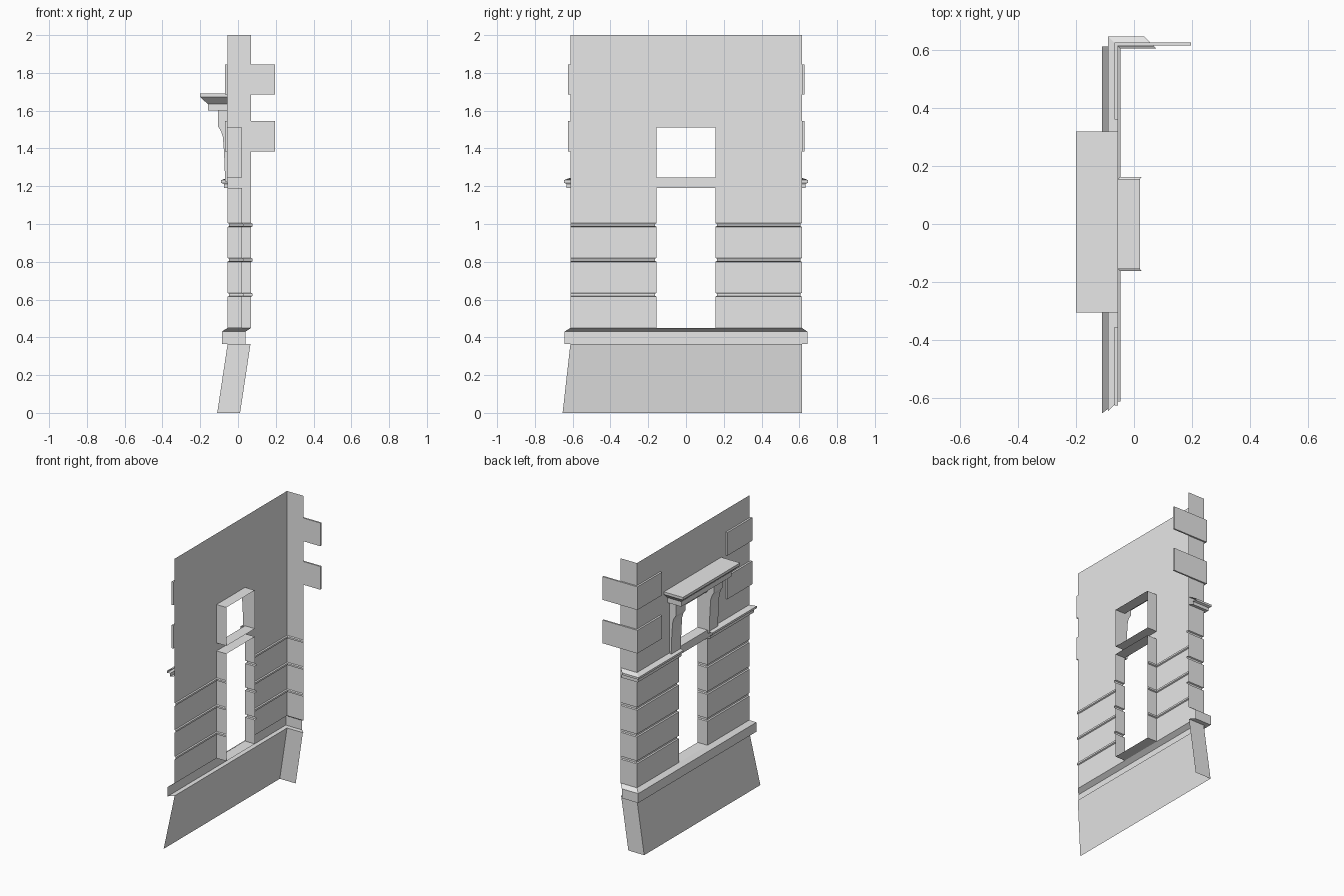
import bpy, bmesh

if "Cube" in bpy.data.objects:
    bpy.data.objects.remove(bpy.data.objects["Cube"], do_unlink=True)

stone = bpy.data.materials.new("pale_grey_stone")
stone.use_nodes = True
GREY = (0.8, 0.8, 0.8, 1)
stone.diffuse_color = GREY
stone.node_tree.nodes["Principled BSDF"].inputs["Base Color"].default_value = GREY

FACE, REVEAL, RETURN = -0.055, 0.02, 0.07   # wall plane, opening depth, return end
LEFT, RIGHT = 0.613, -0.612                 # ends of the wall
DOOR = 0.155                                # half width of the openings
SILL, HEAD, LOW, HIGH, TOP = 0.45, 1.19, 1.245, 1.51, 2.0


def finish(name, bm):
    mesh = bpy.data.meshes.new(name)
    bm.to_mesh(mesh)
    bm.free()
    mesh.materials.append(stone)
    obj = bpy.data.objects.new(name, mesh)
    bpy.context.collection.objects.link(obj)
    return obj


def loft(name, path, profile):
    """Sweep (offset, z) along plan points (x, y, offset_x, offset_y)."""
    bm = bmesh.new()
    rows = [[bm.verts.new((x + ox * d, y + oy * d, z)) for x, y, ox, oy in path]
            for d, z in profile]
    for a, b in zip(rows, rows[1:]):
        for i in range(len(path) - 1):
            bm.faces.new((a[i], b[i], b[i + 1], a[i + 1]))
    return finish(name, bm)


def slab(name, x0, x1, y0, y1, z, up=True):
    bm = bmesh.new()
    vs = [bm.verts.new((x, y, z)) for x, y in ((x0, y0), (x1, y0), (x1, y1), (x0, y1))]
    bm.faces.new(vs if up else vs[::-1])
    return finish(name, bm)


def prism(name, outline, y0, y1):
    """Extrude an (x, z) outline along y."""
    bm = bmesh.new()
    face = bm.faces.new([bm.verts.new((x, y0, z)) for x, z in outline])
    ext = bmesh.ops.extrude_face_region(bm, geom=[face])
    moved = [v for v in ext["geom"] if isinstance(v, bmesh.types.BMVert)]
    bmesh.ops.translate(bm, vec=(0, y1 - y0, 0), verts=moved)
    bmesh.ops.recalc_face_normals(bm, faces=bm.faces)
    return finish(name, bm)


def block(name, x0, x1, y0, y1, z0, z1):
    return prism(name, [(x0, z0), (x1, z0), (x1, z1), (x0, z1)], y0, y1)


# Plan paths
left_wall = [(FACE, DOOR, -1, -1), (FACE, LEFT, -1, 1), (RETURN, LEFT, -1, 1)]
right_wall = [(FACE, RIGHT, -1, 0), (FACE, -DOOR, -1, 1)]
left_jamb = [(REVEAL, DOOR, -1, -1)]
right_jamb = [(REVEAL, -DOOR, -1, 1)]
middle = [(FACE, -DOOR, 0, 0), (FACE, DOOR, 0, 0)]
whole = [(FACE, RIGHT, -1, -1), (FACE, LEFT, -1, 1), (RETURN, LEFT, -1, 1)]

# Rusticated lower courses with recessed joints
courses = [(0, SILL)]
for z in (0.625, 0.81, 0.995):
    courses += [(0, z - 0.01), (-0.008, z - 0.006), (-0.008, z + 0.006), (0, z + 0.01)]
courses.append((0, HEAD))
loft("lower_wall_left", left_jamb + left_wall, courses)
loft("lower_wall_right", right_wall + right_jamb, courses)

# Upper wall and window reveals
plain = [(0, HEAD), (0, TOP)]
loft("upper_wall_left", left_wall, plain)
loft("upper_wall_right", right_wall, plain)
loft("wall_above_window", middle, [(0, HIGH), (0, TOP)])
loft("transom", middle, [(0, HEAD), (0, LOW)])
loft("window_jamb_left", left_jamb + left_wall[:1], [(0, LOW), (0, HIGH)])
loft("window_jamb_right", right_wall[1:] + right_jamb, [(0, LOW), (0, HIGH)])
for name, z, up in (("door_threshold", SILL, True), ("door_head", HEAD, False),
                    ("window_sill", LOW, True), ("window_head", HIGH, False)):
    slab(name, FACE, REVEAL, -DOOR, DOOR, z, up)

# Battered base and the ledge above it
loft("battered_base", [(FACE, RIGHT, -1, -0.75), (FACE, LEFT, -1, 0),
                       (RETURN - 0.004, LEFT, -1, 0)], [(0.055, 0), (0, 0.365)])
loft("base_ledge", whole, [(0, 0.365), (0.031, 0.365), (0.031, 0.43), (0, SILL)])

# Belt moulding either side of the opening
belt = [(0, 1.19), (0.02, 1.19), (0.02, 1.212), (0.034, 1.218), (0.034, 1.232), (0, LOW)]
loft("belt_left", [(FACE, DOOR, -1, 0)] + left_wall[1:], belt)
loft("belt_right", [(FACE, RIGHT, -1, -1), (FACE, -DOOR, -1, 0)], belt)

# Quoin plates
for n, z in enumerate((1.385, 1.685), 1):
    top = z + 0.16
    block(f"quoin_left_{n}", -0.068, FACE, 0.36, 0.627, z, top)
    block(f"quoin_return_{n}", FACE, 0.197, LEFT + 0.003, 0.627, z, top)
    block(f"quoin_right_{n}", -0.068, FACE, -0.626, -0.355, z, top)

# Window hood
hood = [(FACE, -0.265, 0, -1), (-0.16, -0.265, -1, -1),
        (-0.16, 0.28, -1, 1), (FACE, 0.28, 0, 1)]
loft("hood_moulding", hood, [(0, 1.6), (0, 1.635), (0.04, 1.672), (0.04, 1.69)])
slab("hood_top", -0.2, FACE, -0.305, 0.32, 1.69)
slab("hood_soffit", -0.16, FACE, -0.265, 0.28, 1.6, False)

# Scrolled brackets carrying the hood
scroll = [(FACE, LOW - 0.02), (-0.068, LOW - 0.02), (-0.074, 1.38), (-0.08, 1.46),
          (-0.089, 1.49), (-0.105, 1.515), (-0.107, 1.6), (FACE, 1.6)]
prism("bracket_left", scroll, DOOR, 0.26)
prism("bracket_right", scroll, -0.25, -DOOR)
